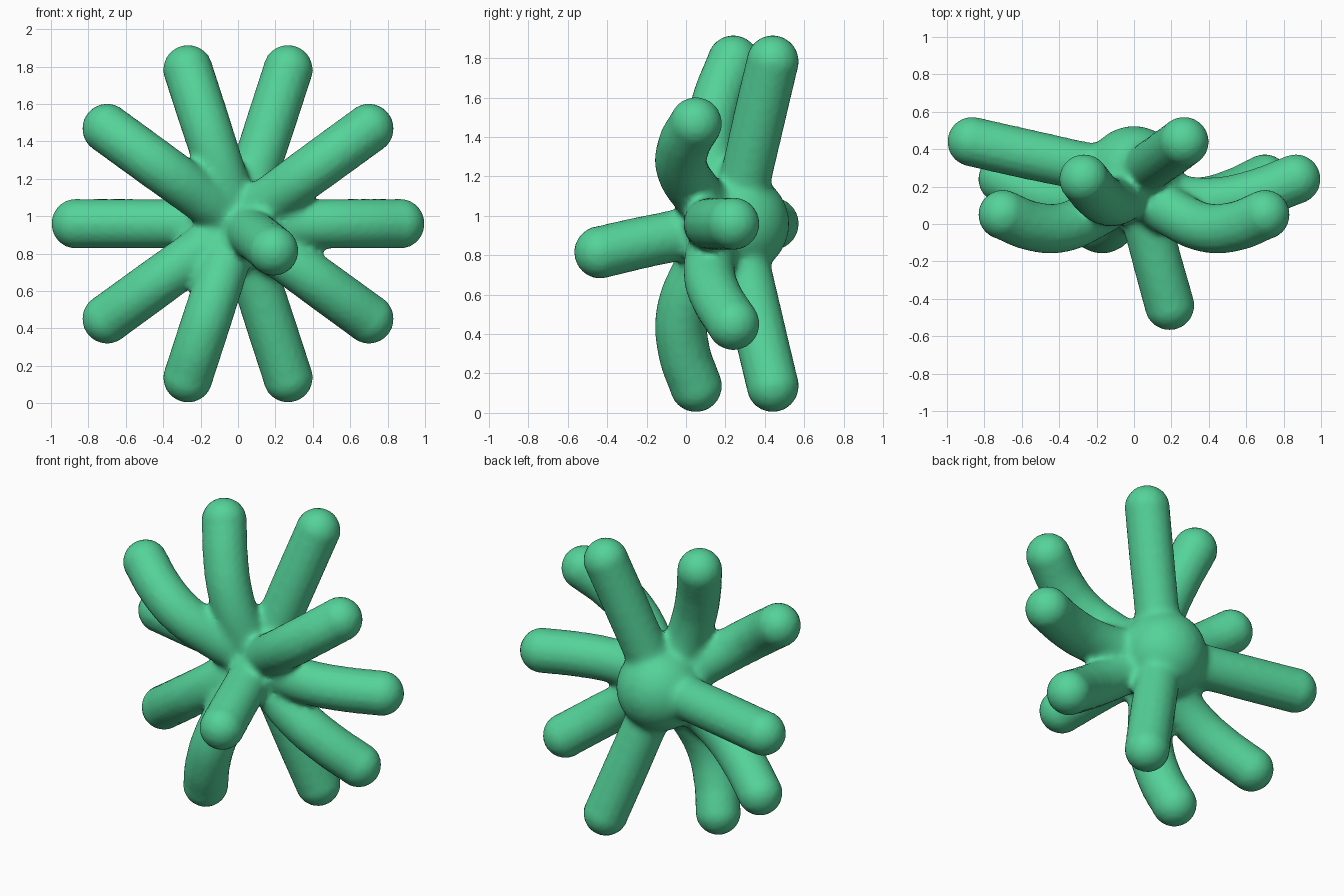
import bpy, bmesh, math
from mathutils import Matrix, Vector

if "Cube" in bpy.data.objects:
    bpy.data.objects.remove(bpy.data.objects["Cube"])

R = 0.133            # arm radius
CZ = 0.96            # height of the centre

# Three arm shapes repeating round the star: (distance from centre, y)
SHAPES = [
    [(0, .20), (.25, .13), (.45, .12), (.65, .16), (.865, .24)],
    [(0, .20), (.25, .06), (.48, -.02), (.68, -.01), (.865, .05)],
    [(0, .25), (.30, .315), (.60, .38), (.865, .44)],
]

# Centre lines: ten radial arms and one pointing forward
paths = []
for k in range(10):
    a = math.radians(36 * k)
    paths.append([Vector((r * math.cos(a), y, CZ + r * math.sin(a))) for r, y in SHAPES[k % 3]])
paths.append([Vector(p) for p in ((.01, .22, .96), (.07, 0, .91), (.13, -.22, .865), (.19, -.435, .815))])

# Arms as round swept curves
curve = bpy.data.curves.new("arm_curves", "CURVE")
curve.dimensions = "3D"
curve.bevel_depth = R
curve.bevel_resolution = 6
curve.use_fill_caps = True
for path in paths:
    s = curve.splines.new("BEZIER")
    s.bezier_points.add(len(path) - 1)
    for bp, p in zip(s.bezier_points, path):
        bp.co = p
        bp.handle_left_type = bp.handle_right_type = "AUTO"
arms = bpy.data.objects.new("arm_curves", curve)
bpy.context.collection.objects.link(arms)
tubes = bpy.data.meshes.new_from_object(arms.evaluated_get(bpy.context.evaluated_depsgraph_get()))
bpy.data.objects.remove(arms)

# Round tips and the central core
bm = bmesh.new()
bm.from_mesh(tubes)
for path in paths:
    bmesh.ops.create_uvsphere(bm, u_segments=24, v_segments=16, radius=R,
                              matrix=Matrix.Translation(path[-1]))
bmesh.ops.create_uvsphere(bm, u_segments=40, v_segments=24, radius=.26,
                          matrix=Matrix.Translation((0, .265, CZ)))
mesh = bpy.data.meshes.new("star_body")
bm.to_mesh(mesh)
bm.free()
body = bpy.data.objects.new("star_body", mesh)
bpy.context.collection.objects.link(body)
bpy.context.view_layer.objects.active = body
body.select_set(True)

# Fuse everything into one skin
m = body.modifiers.new("fuse", "REMESH")
m.mode = "VOXEL"
m.voxel_size = .02
bpy.ops.object.modifier_apply(modifier="fuse")

# Soften the joints near the core, leaving the arms full width
group = body.vertex_groups.new(name="joints")
core = Vector((0, .2, CZ))
for v in body.data.vertices:
    d = (v.co - core).length
    group.add([v.index], max(.03, min(1, (.62 - d) / .25)), "REPLACE")
m = body.modifiers.new("soften", "SMOOTH")
m.factor = .5
m.iterations = 14
m.vertex_group = "joints"
bpy.ops.object.modifier_apply(modifier="soften")
bpy.ops.object.shade_smooth()

mat = bpy.data.materials.new("green")
mat.diffuse_color = (.09, .65, .32, 1)
mat.use_nodes = True
mat.node_tree.nodes["Principled BSDF"].inputs["Base Color"].default_value = mat.diffuse_color
body.data.materials.clear()
body.data.materials.append(mat)
